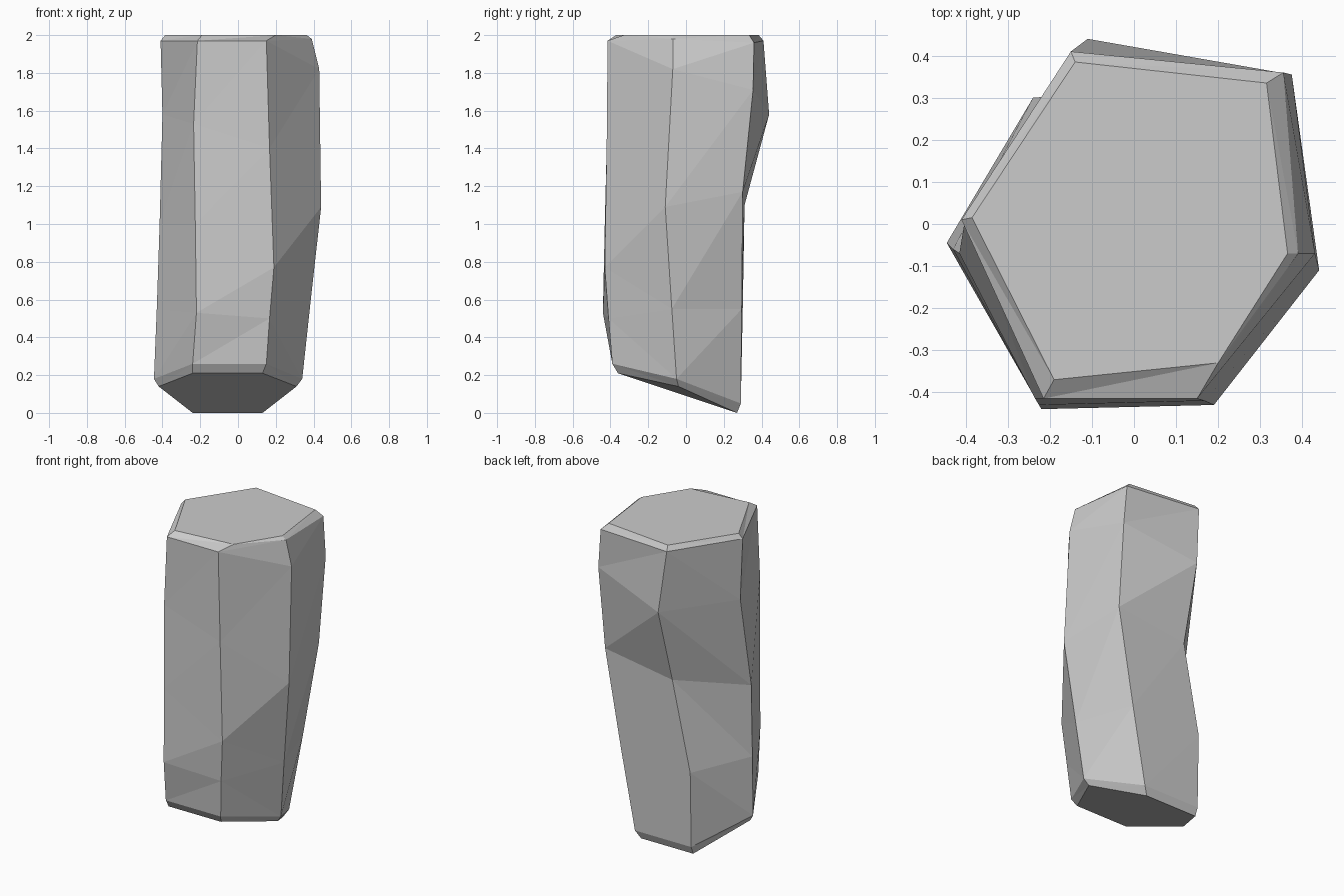
import bpy, bmesh

# Six upright corner ridges of the stone, each listed from base bevel to top bevel
ridges = [
    # left
    [(-.42, -.055, .14), (-.445, -.045, .18), (-.43, -.06, .55), (-.415, -.07, 1.0),
     (-.40, .02, 1.58), (-.41, .01, 1.97), (-.385, .015, 2)],
    # front left
    [(-.24, -.36, .21), (-.24, -.39, .26), (-.22, -.44, .53), (-.226, -.43, 1.0),
     (-.235, -.415, 1.53), (-.215, -.415, 1.97), (-.19, -.37, 2)],
    # front right
    [(.13, -.36, .21), (.15, -.39, .26), (.167, -.41, .5), (.19, -.43, .77),
     (.167, -.42, 1.4), (.15, -.415, 1.97), (.2, -.33, 2)],
    # right
    [(.31, -.04, .14), (.34, -.05, .18), (.38, -.075, .55), (.44, -.11, 1.09),
     (.43, -.07, 1.82), (.39, -.07, 1.98), (.365, -.07, 2)],
    # back right
    [(.13, .27, 0), (.16, .29, .05), (.255, .295, .55), (.365, .30, 1.17),
     (.375, .355, 1.71), (.355, .36, 1.96), (.315, .335, 2)],
    # back left
    [(-.24, .27, 0), (-.24, .29, .05), (-.24, .30, .53), (-.12, .31, 1.1),
     (-.11, .44, 1.58), (-.15, .41, 1.97), (-.14, .385, 2)],
]
rising = [True, True, False, True, True, False]  # fold direction of each side

bm = bmesh.new()
cols = [[bm.verts.new(p) for p in ridge] for ridge in ridges]

# Faceted sides
for i, up in enumerate(rising):
    a, b = cols[i], cols[(i + 1) % 6]
    for k in range(6):
        if up:
            bm.faces.new((a[k], b[k], b[k + 1]))
            bm.faces.new((a[k], b[k + 1], a[k + 1]))
        else:
            bm.faces.new((a[k], b[k], a[k + 1]))
            bm.faces.new((b[k], b[k + 1], a[k + 1]))

# Top and slanted base
bm.faces.new([c[-1] for c in cols])
bm.faces.new([c[0] for c in reversed(cols)])
bmesh.ops.recalc_face_normals(bm, faces=bm.faces)

mesh = bpy.data.meshes.new("stone_column")
bm.to_mesh(mesh)
bm.free()
bpy.context.collection.objects.link(bpy.data.objects.new("stone_column", mesh))
